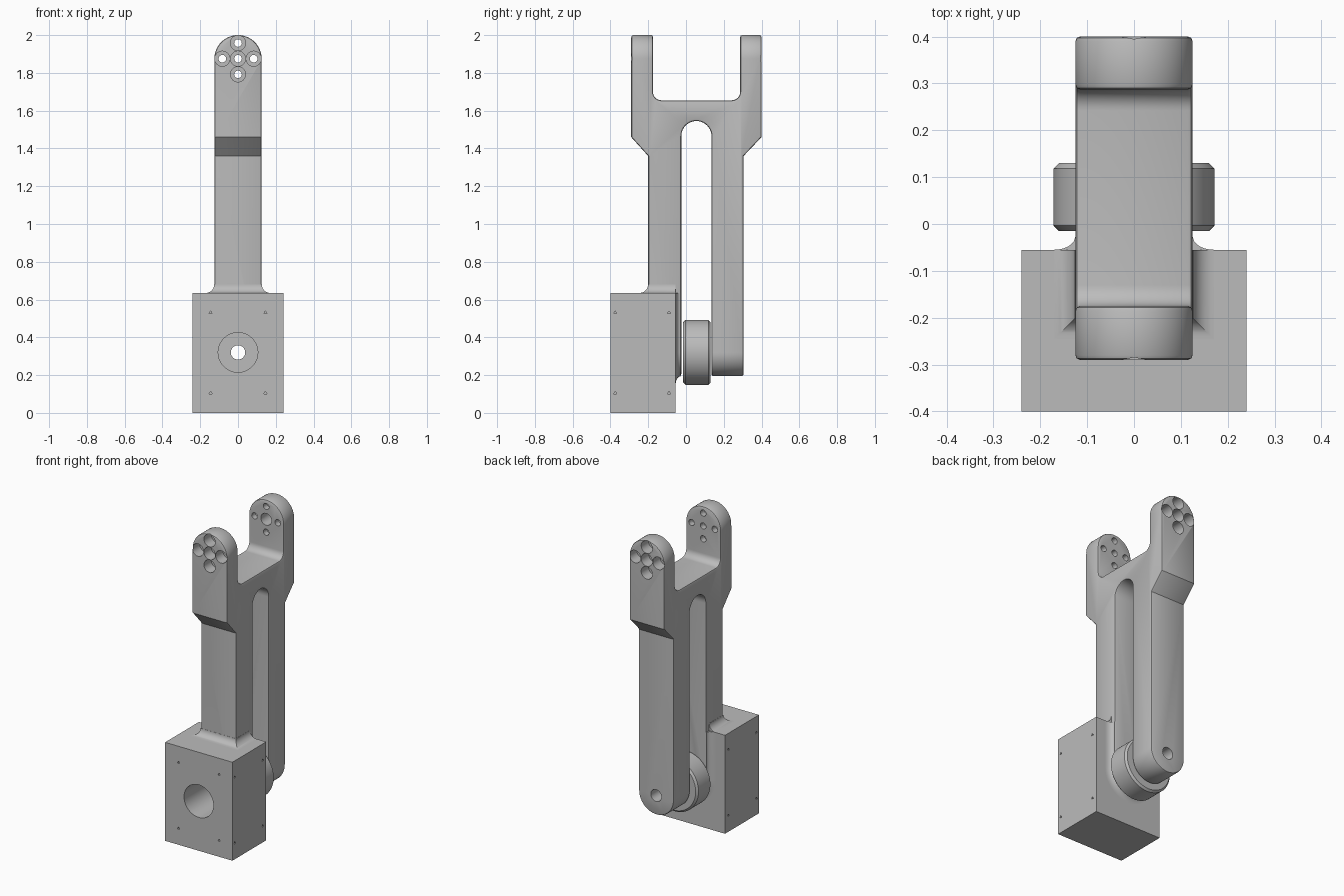
import bpy, bmesh, math
from mathutils import Vector

if "Cube" in bpy.data.objects:
    bpy.data.objects.remove(bpy.data.objects["Cube"])

grey = bpy.data.materials.new("machined_grey")
grey.use_nodes = True
grey.diffuse_color = (0.5, 0.5, 0.5, 1)
grey.node_tree.nodes["Principled BSDF"].inputs["Base Color"].default_value = (0.5, 0.5, 0.5, 1)

PIVOT, TIP, HALF = 0.32, 1.875, 0.125


def loft(name, *solids):
    """One object made of closed solids, each a list of matching rings."""
    bm = bmesh.new()
    for rings in solids:
        loops = [[bm.verts.new(p) for p in ring] for ring in rings]
        bm.faces.new(loops[0])
        bm.faces.new(loops[-1][::-1])
        n = len(loops[0])
        for a, b in zip(loops, loops[1:]):
            for i in range(n):
                j = (i + 1) % n
                bm.faces.new((a[i], b[i], b[j], a[j]))
    bmesh.ops.recalc_face_normals(bm, faces=bm.faces)
    mesh = bpy.data.meshes.new(name)
    bm.to_mesh(mesh)
    bm.free()
    mesh.materials.append(grey)
    obj = bpy.data.objects.new(name, mesh)
    bpy.context.collection.objects.link(obj)
    return obj


def arc(cx, cy, r, start, end, steps):
    angles = [math.radians(start + (end - start) * i / steps) for i in range(steps + 1)]
    return [(cx + r * math.cos(a), cy + r * math.sin(a)) for a in angles]


def turned(x, z, profile, n=32):
    """Rings around a y-parallel axis; profile holds (y, radius) pairs."""
    return [[(u, y, v) for u, v in arc(x, z, r, 90, 450, n)[:-1]] for y, r in profile]


def box(x0, x1, y0, y1, z):
    return [(x0, y0, z), (x1, y0, z), (x1, y1, z), (x0, y1, z)]


def apply_mod(obj, kind, **settings):
    mod = obj.modifiers.new(kind, kind)
    for key, value in settings.items():
        setattr(mod, key, value)
    bpy.context.view_layer.objects.active = obj
    bpy.ops.object.modifier_apply(modifier=mod.name)


def boolean(obj, other, operation):
    apply_mod(obj, "BOOLEAN", operation=operation, solver="EXACT", object=other)


# Forked arm: side profile limited by a round-ended front outline
side = [(-.29, 2.1), (-.29, 1.46), (-.2, 1.36), (-.2, .1), (-.025, .1)]
side += arc(.055, 1.465, .08, 180, 0, 20)
side += [(.135, .1), (.305, .1), (.305, 1.36), (.4, 1.46), (.4, 2.1), (.287, 2.1)]
side += arc(.242, 1.7, .045, 0, -90, 8) + arc(-.13, 1.7, .045, -90, -180, 8) + [(-.175, 2.1)]
arm = loft("forked_arm", [[(x, y, z) for y, z in side] for x in (-.3, .3)])
outline = arc(0, TIP, HALF, 0, 180, 32) + arc(0, PIVOT, HALF, 180, 360, 32)
limit = loft("outline_cutter", [[(x, y, z) for x, z in outline] for y in (-.6, .6)])
boolean(arm, limit, "INTERSECT")
bpy.data.objects.remove(limit)
apply_mod(arm, "BEVEL", width=.01, segments=2, limit_method="ANGLE",
          angle_limit=math.radians(50), use_clamp_overlap=False)

# Mounting block
block = loft("mounting_block", [box(-.24, .24, -.4, -.055, z) for z in (0, .635)])

# Fillets blending the front leg into the block
R = .045
steps = [math.radians(a) for a in range(0, 91, 9)]
blend = [(R * (1 - math.sin(a)) + .001, R * (1 - math.cos(a))) for a in steps]
blend.insert(0, (blend[0][0], -.03))
top_fillet = loft("top_fillet", [box(-HALF - d, HALF + d, -.2 - d, -.056, .635 + h)
                                 for d, h in blend])


def u_ring(d, y):
    pts = arc(0, PIVOT, HALF + d, 180, 360, 32)
    pts += [(HALF + d, .634), (-HALF - d, .634)]
    return [(x, y, z) for x, z in pts]


back_fillet = loft("back_fillet", [u_ring(d, -.055 + h * .6) for d, h in blend])

# Pivot spacer disc
disc = loft("pivot_disc", turned(0, PIVOT, [(-.015, .16), (-.003, .172), (.118, .172),
                                            (.13, .16)], 64))

# Drill set: pivot bore, fork tip bolt holes, small screw holes
drills = [turned(0, PIVOT, [(-.5, .105), (-.16, .105), (-.16, .038), (.5, .038)], 48)]
for dx, dz in ((0, 0), (1, 0), (-1, 0), (0, 1), (0, -1)):
    x, z = dx * .083, TIP + dz * .083
    inner = .02 if dx or dz else .038
    drills.append(turned(x, z, [(-.5, .04), (-.215, .04), (-.215, .02), (0, .02)]))
    drills.append(turned(x, z, [(.1, inner), (.325, inner), (.325, .04), (.5, .04)]))
for z in (.105, .53):
    for x in (-.145, .145):
        drills.append(turned(x, z, [(-.45, .01), (-.36, .01)], 3))
    for y in (-.375, -.09):
        for s in (-1, 1):
            tri = arc(y, z, .01, 90, 450, 3)[:-1]
            drills.append([[(s * x, u, v) for u, v in tri] for x in (.21, .3)])
drill = loft("drill_cutter", *drills)
drill.hide_render = True
for part in (arm, block, back_fillet, disc):
    boolean(part, drill, "DIFFERENCE")
bpy.data.objects.remove(drill)

# Smooth rounded surfaces, keep machined edges sharp
bpy.ops.object.select_all(action="DESELECT")
for part in (arm, block, top_fillet, back_fillet, disc):
    part.select_set(True)
bpy.context.view_layer.objects.active = arm
bpy.ops.object.shade_smooth_by_angle(angle=math.radians(30))
